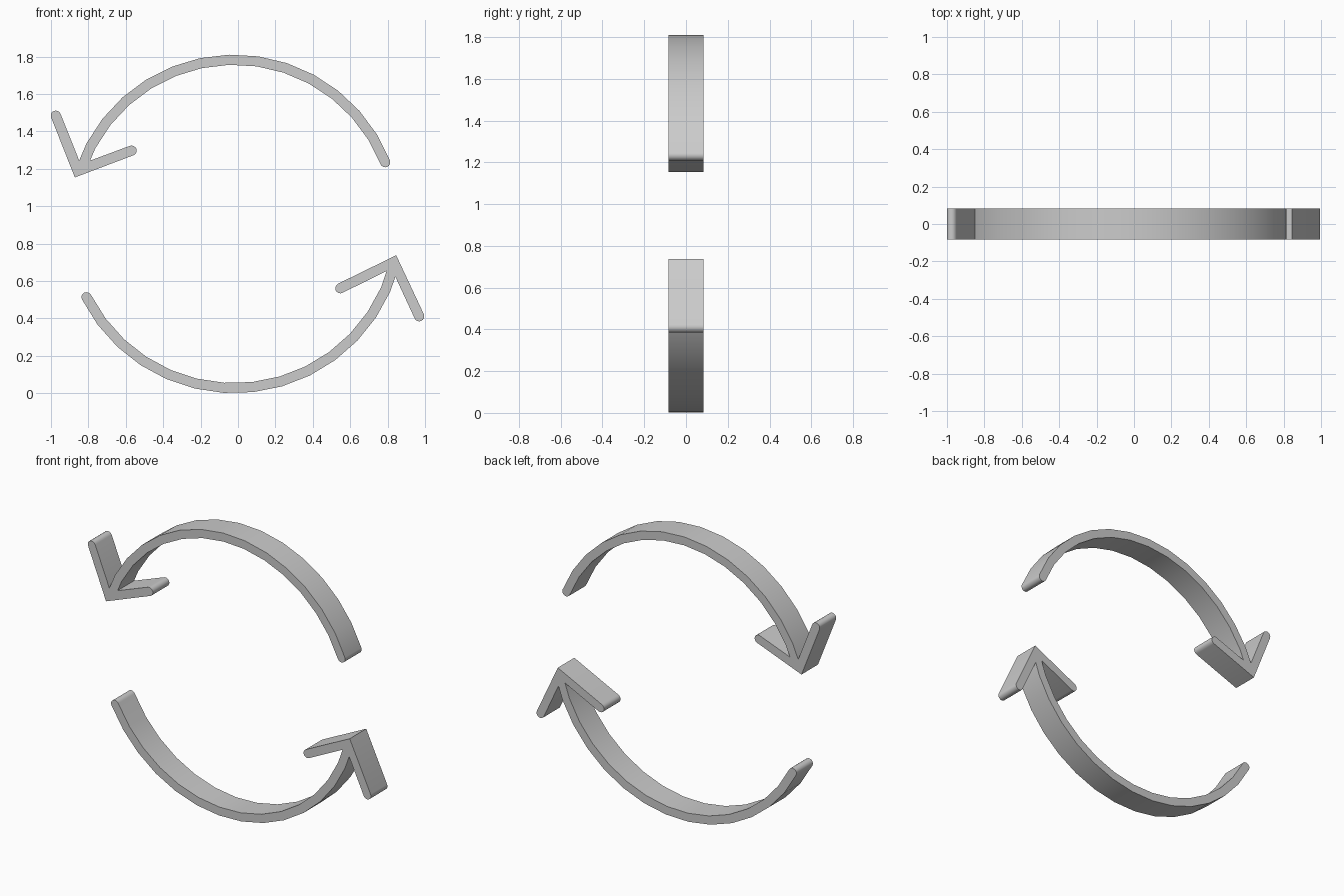
import bpy
import bmesh
from math import sin, cos, pi, radians
from mathutils import Vector

if "Cube" in bpy.data.objects:
    bpy.data.objects.remove(bpy.data.objects["Cube"], do_unlink=True)

HALF = 0.027    # half the stroke width
DEPTH = 0.083   # half the depth

grey = bpy.data.materials.new("light grey")
grey.use_nodes = True
COLOUR = (0.6, 0.6, 0.6, 1)
grey.diffuse_color = COLOUR
grey.node_tree.nodes["Principled BSDF"].inputs["Base Color"].default_value = COLOUR


def round_cap(centre, start, forward, steps=8):
    """Half circle from the offset 'start', passing through 'forward'."""
    return [centre + HALF * (start * cos(pi * i / steps) + forward * sin(pi * i / steps))
            for i in range(steps + 1)]


def clip_start(points, corner, normal):
    """Trim the start of a line where it lies inside a barb of the head."""
    dist = [(p - corner).dot(normal) - HALF for p in points]
    k = next(i for i, d in enumerate(dist) if d > 0)
    if k == 0:
        return points
    t = dist[k - 1] / (dist[k - 1] - dist[k])
    return [points[k - 1].lerp(points[k], t)] + points[k:]


def curved_arrow(name, centre, radius, head_angle, tail_angle, corner, outer_end, inner_end, steps):
    centre, corner = Vector(centre), Vector(corner)
    outer_end, inner_end = Vector(outer_end), Vector(inner_end)
    a = (outer_end - corner).normalized()
    b = (inner_end - corner).normalized()
    angles = [radians(head_angle + (tail_angle - head_angle) * i / steps) for i in range(steps + 1)]
    rays = [Vector((cos(t), sin(t))) for t in angles]

    # Shaft sides, cut where they meet the barbs
    outer = clip_start([centre + r * (radius + HALF) for r in rays], corner, b)
    inner = clip_start([centre + r * (radius - HALF) for r in rays], corner, a)
    tail = rays[-1]
    onward = Vector((tail.y, -tail.x))     # clockwise, away from the head

    # One outline round tip, barbs and shaft
    outline = [corner - HALF * (a + b)]
    outline += round_cap(outer_end, -b, a)
    outline += outer[:-1]
    outline += round_cap(centre + tail * radius, tail, onward)
    outline += inner[-2::-1]
    outline += round_cap(inner_end, a, b)

    bm = bmesh.new()
    front = bm.faces.new([bm.verts.new((p.x, -DEPTH, p.y)) for p in outline])
    back = bmesh.ops.extrude_face_region(bm, geom=[front], use_keep_orig=True)["geom"]
    bmesh.ops.translate(bm, vec=(0, 2 * DEPTH, 0),
                        verts=[v for v in back if isinstance(v, bmesh.types.BMVert)])
    bmesh.ops.recalc_face_normals(bm, faces=bm.faces)
    mesh = bpy.data.meshes.new(name)
    bm.to_mesh(mesh)
    bm.free()
    mesh.materials.append(grey)
    obj = bpy.data.objects.new(name, mesh)
    bpy.context.collection.objects.link(obj)
    bpy.ops.object.select_all(action='DESELECT')
    obj.select_set(True)
    bpy.context.view_layer.objects.active = obj
    bpy.ops.object.shade_smooth_by_angle(angle=radians(35))


# Upper arrow, head at the right-hand side of the model
curved_arrow("upper_arrow", (-0.02, 0.915), 0.868, 162, 21.6,
             (-0.857, 1.188), (-0.974, 1.484), (-0.569, 1.297), 14)

# Lower arrow, head at the left-hand side of the model
curved_arrow("lower_arrow", (-0.02, 0.912), 0.885, 346, 206.8,
             (0.833, 0.701), (0.969, 0.411), (0.547, 0.561), 14)
